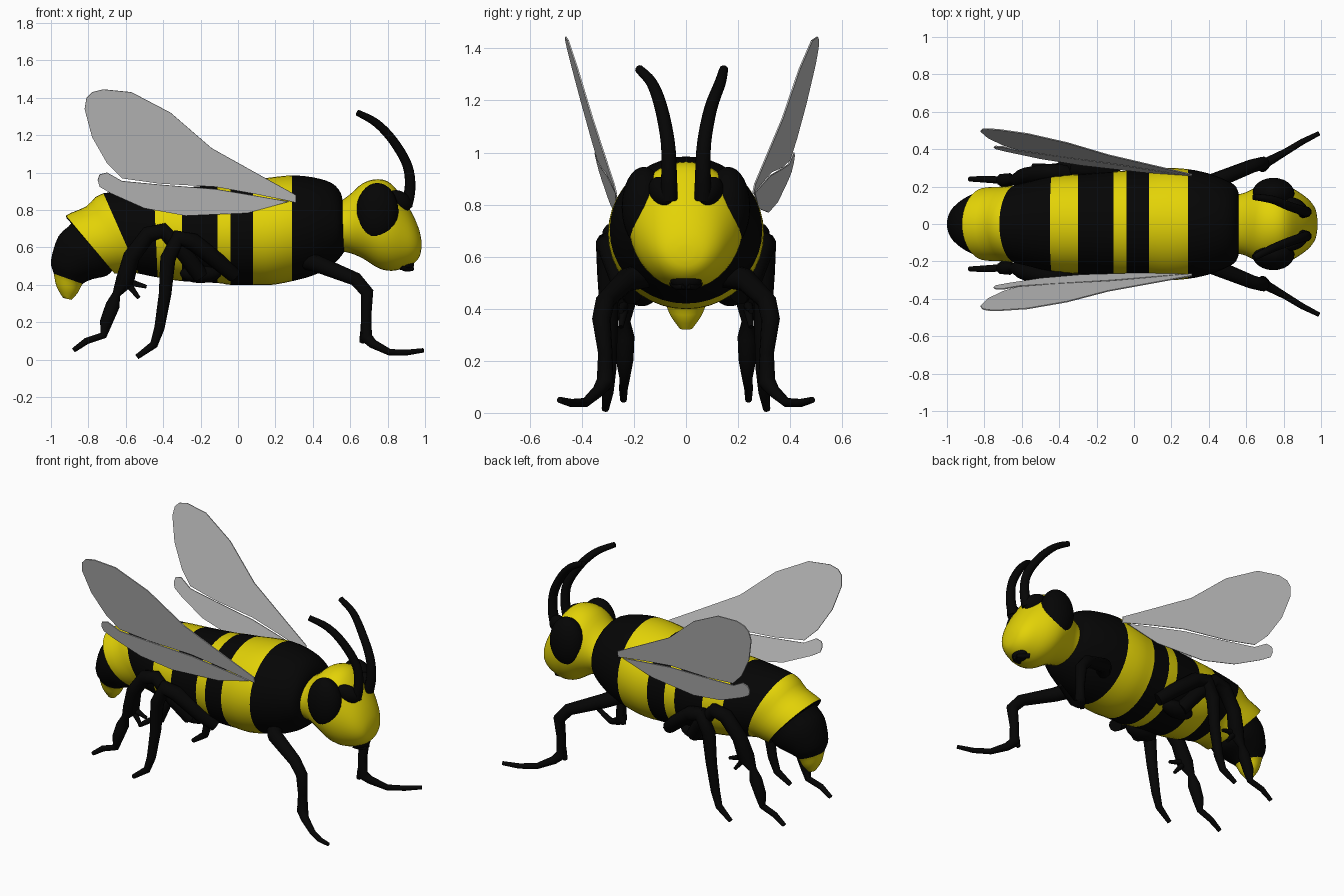
import bpy, bmesh, math
from mathutils import Vector

if "Cube" in bpy.data.objects:
    bpy.data.objects.remove(bpy.data.objects["Cube"])


def material(name, r, g, b):
    mat = bpy.data.materials.new(name)
    mat.use_nodes = True
    mat.diffuse_color = (r, g, b, 1)
    shader = next(n for n in mat.node_tree.nodes if n.type == 'BSDF_PRINCIPLED')
    shader.inputs["Base Color"].default_value = (r, g, b, 1)
    shader.inputs["Roughness"].default_value = .6
    return mat


BLACK = material("soft black", .0015, .0015, .0015)
YELLOW = material("warm yellow", .77, .65, .002)
GREY = material("wing grey", .58, .58, .58)


def finish(obj, mats, smooth=True):
    for mat in mats:
        obj.data.materials.append(mat)
    if smooth:
        bpy.ops.object.select_all(action='DESELECT')
        obj.select_set(True)
        bpy.context.view_layer.objects.active = obj
        bpy.ops.object.shade_smooth_by_angle(angle=math.radians(50))
    return obj


def mesh_object(name, bm):
    bmesh.ops.recalc_face_normals(bm, faces=bm.faces)
    mesh = bpy.data.meshes.new(name)
    bm.to_mesh(mesh)
    bm.free()
    obj = bpy.data.objects.new(name, mesh)
    bpy.context.collection.objects.link(obj)
    return obj


def blend(a, b, c, d, t):
    """Smooth curve from b to c with neighbours a and d."""
    return b + t * ((c - a) + t * ((2 * a - 5 * b + 4 * c - d) + t * (3 * (b - c) + d - a))) / 2


def spline(rows, steps):
    """Pass a smooth curve through rows of numbers."""
    out = []
    last = len(rows) - 1
    for i in range(last):
        near = [rows[max(0, min(last, i + k))] for k in (-1, 0, 1, 2)]
        for s in range(steps):
            out.append([blend(*values, s / steps) for values in zip(*near)])
    return out + [rows[-1]]


def loft(name, rows, mats, colours, steps=3, sides=40):
    """Rings given as top x, top z, bottom x, bottom z, half width."""
    bm = bmesh.new()
    rings = []
    angles = [math.tau * k / sides for k in range(sides)]
    for tx, tz, bx, bz, w in spline(rows, steps):
        mid = Vector(((tx + bx) / 2, 0, (tz + bz) / 2))
        up = Vector(((tx - bx) / 2, 0, (tz - bz) / 2))
        side = Vector((0, w, 0))
        rings.append([bm.verts.new(mid + up * math.cos(a) + side * math.sin(a)) for a in angles])
    for i, (r, s) in enumerate(zip(rings, rings[1:])):
        for k in range(sides):
            n = (k + 1) % sides
            face = bm.faces.new((r[k], r[n], s[n], s[k]))
            face.material_index = int(colours[i // steps])
    for end in (0, -1):
        bm.faces.new(rings[end]).material_index = int(colours[end])
    return finish(mesh_object(name, bm), mats)


def tube(name, points, side, steps=1):
    """Tapered limb through points of x, y, z, radius."""
    rows = spline(points, steps)
    curve = bpy.data.curves.new(name, 'CURVE')
    curve.dimensions = '3D'
    curve.bevel_depth = 1
    curve.bevel_resolution = 3
    curve.use_fill_caps = True
    line = curve.splines.new('POLY')
    line.points.add(len(rows) - 1)
    for point, (x, y, z, r) in zip(line.points, rows):
        point.co = (x, y * side, z, 1)
        point.radius = r
    obj = bpy.data.objects.new(name, curve)
    bpy.context.collection.objects.link(obj)
    bpy.ops.object.select_all(action='DESELECT')
    obj.select_set(True)
    bpy.context.view_layer.objects.active = obj
    bpy.ops.object.convert(target='MESH')
    return finish(bpy.context.view_layer.objects.active, [BLACK])


def blob(name, centre, size, mat, tilt=(0, 0, 0)):
    bpy.ops.mesh.primitive_uv_sphere_add(segments=24, ring_count=16, location=centre, rotation=tilt)
    obj = bpy.context.object
    obj.name = name
    obj.scale = size
    return finish(obj, [mat])


# Striped thorax and drooping abdomen; one colour digit per band (1 is yellow)
loft("body", [
    (.56, .83, .57, .58, .14), (.55, .89, .54, .54, .2), (.5, .945, .48, .49, .235),
    (.4, .975, .4, .45, .27), (.29, .985, .29, .42, .293), (.18, .975, .18, .4, .3),
    (.08, .96, .08, .4, .29), (-.04, .945, -.04, .4, .285), (-.11, .935, -.11, .41, .28),
    (-.3, .92, -.3, .42, .265), (-.45, .91, -.43, .44, .255), (-.72, .89, -.53, .46, .21),
    (-.81, .82, -.59, .47, .2), (-.92, .77, -.66, .46, .195), (-.89, .73, -.66, .49, .175),
    (-.96, .66, -.7, .45, .165), (-1, .53, -.78, .43, .125), (-.985, .46, -.83, .405, .085),
    (-.97, .39, -.855, .36, .06), (-.935, .33, -.89, .32, .025)],
    [BLACK, YELLOW], "0000110101011000011")

# Head with a tapering face
loft("head", [(x, top, x, low, w) for x, top, low, w in (
    (.54, .84, .58, .155), (.6, .885, .57, .17), (.67, .945, .54, .205), (.75, .965, .49, .22),
    (.82, .94, .475, .205), (.89, .85, .49, .165), (.94, .765, .515, .125), (.97, .69, .55, .08),
    (.98, .64, .59, .03))], [YELLOW], "0" * 8)

# Mouthparts
blob("mouth", (.9, 0, .51), (.042, .06, .038), BLACK)
for side in (1, -1):
    tag = "left" if side > 0 else "right"
    tube(tag + "_mandible", [(.87, .045, .5, .02), (.91, .03, .488, .018), (.935, .01, .485, .01)], side)

    # Eyes with dark patches leading to the antennae
    blob(tag + "_eye", (.745, side * .162, .79), (.113, .085, .155), BLACK)
    blob(tag + "_eye_patch", (.865, side * .095, .85), (.075, .04, .05), BLACK, (0, .5, -.5 * side))

    # Antennae
    tip = .145 if side > 0 else .18
    tube(tag + "_antenna", [
        (.9, .065, .82, .033), (.92, .065, .92, .03), (.905, .07, 1.04, .027),
        (.83, .095, 1.17, .025), (.74, .13, 1.265, .022), (.64, tip, 1.32, .017)], side, 4)

    # Front legs
    tube(tag + "_front_leg", [
        (.37, .15, .53, .05), (.43, .23, .51, .045), (.63, .31, .43, .037), (.69, .325, .36, .036),
        (.685, .31, .23, .028), (.685, .31, .12, .034), (.72, .335, .085, .025),
        (.81, .385, .04, .018), (.9, .44, .038, .016), (.99, .485, .05, .012)], side)
    tube(tag + "_front_spur", [(.68, .31, .14, .03), (.66, .3, .09, .012)], side)

    # Middle legs
    tube(tag + "_middle_leg", [
        (-.02, .2, .45, .04), (-.1, .25, .52, .045), (-.24, .29, .63, .047), (-.32, .3, .65, .047),
        (-.375, .3, .54, .042), (-.39, .295, .35, .034), (-.42, .295, .17, .028),
        (-.45, .3, .08, .022), (-.54, .31, .015, .014)], side)

    # Hind legs with swollen joints
    tube(tag + "_hind_leg", [
        (-.2, .2, .45, .045), (-.28, .25, .56, .045), (-.4, .28, .69, .042), (-.48, .275, .67, .045),
        (-.57, .26, .55, .045), (-.605, .24, .42, .05), (-.65, .235, .35, .022),
        (-.67, .235, .29, .038), (-.705, .235, .2, .034), (-.72, .235, .13, .02),
        (-.81, .24, .1, .018), (-.88, .24, .05, .013)], side)
    for n, (x, z) in enumerate(((-.49, .39), (-.53, .33))):
        tube(tag + "_hind_spur_" + str(n), [(-.6, .235, .42, .022), (x, .25, z, .01)], side)
    blob(tag + "_hip", (-.2, side * .17, .46), (.11, .06, .05), BLACK)

# Wing outlines in x and z; each side leans outward by its own slopes
WINGS = {
    "forewing": [(.31, .88), (.12, .985), (-.14, 1.13), (-.36, 1.32), (-.57, 1.43), (-.72, 1.445),
                 (-.78, 1.43), (-.81, 1.4), (-.82, 1.34), (-.78, 1.19), (-.7, 1.05), (-.62, .97),
                 (-.42, .942), (-.12, .925), (.1, .885), (.27, .85), (.31, .84)],
    "hindwing": [(.27, .845), (.05, .785), (-.28, .77), (-.5, .81), (-.68, .89), (-.74, .925),
                 (-.75, .96), (-.74, .99), (-.7, 1), (-.62, .955), (-.42, .936), (-.12, .912),
                 (.1, .875)],
}
for tag, side, root, back, lift in (("left", 1, .26, .123, .2), ("right", -1, .27, .04, .255)):
    for part, outline in WINGS.items():
        bm = bmesh.new()
        bm.faces.new([bm.verts.new((x, side * (root + back * (.3 - x) + lift * (z - .85)), z))
                      for x, z in outline])
        wing = finish(mesh_object(tag + "_" + part, bm), [GREY], False)
        plate = wing.modifiers.new("thickness", 'SOLIDIFY')
        plate.thickness = .006
        plate.offset = 0
